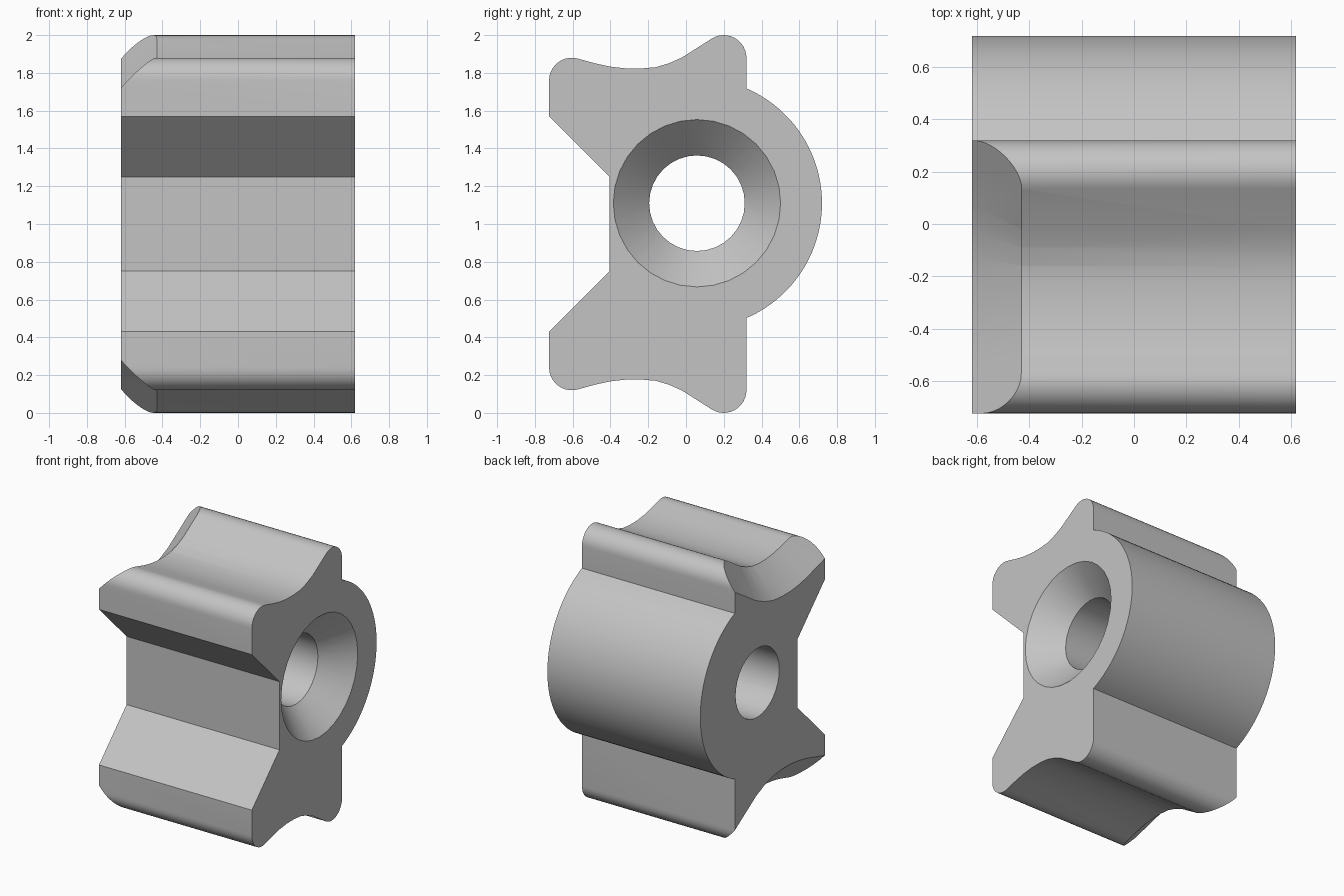
import bpy, bmesh, math
from mathutils import Vector

if "Cube" in bpy.data.objects:
    bpy.data.objects.remove(bpy.data.objects["Cube"], do_unlink=True)

HALF = 0.62                      # half width along x
HOLE_Y, HOLE_Z = 0.058, 1.11     # bore axis
CHAMFER = 0.19

grey = bpy.data.materials.new("light grey")
grey.use_nodes = True
colour = (0.55, 0.55, 0.55, 1)
grey.diffuse_color = colour
grey.node_tree.nodes["Principled BSDF"].inputs["Base Color"].default_value = colour


def arc(cy, cz, r, start, end, steps):
    """Points on an arc in the y-z plane, angles in degrees."""
    angles = [math.radians(start + (end - start) * i / steps) for i in range(steps + 1)]
    return [(cy + r * math.cos(a), cz + r * math.sin(a)) for a in angles]


def loft(name, rings):
    """Closed solid through a list of (x, outline) sections."""
    bm = bmesh.new()
    loops = [[bm.verts.new((x, y, z)) for y, z in pts] for x, pts in rings]
    for a, b in zip(loops, loops[1:]):
        n = len(a)
        for i in range(n):
            j = (i + 1) % n
            bm.faces.new((a[i], a[j], b[j], b[i]))
    bm.faces.new(loops[0])
    bm.faces.new(loops[-1])
    bmesh.ops.recalc_face_normals(bm, faces=bm.faces)
    mesh = bpy.data.meshes.new(name)
    bm.to_mesh(mesh)
    bm.free()
    mesh.materials.append(grey)
    obj = bpy.data.objects.new(name, mesh)
    bpy.context.collection.objects.link(obj)
    return obj


def flip(pts):
    return [(y, 2 - z) for y, z in pts]


# Saddle between the two ridges
saddle = [(-0.565, 1.875), (-0.48, 1.85), (-0.4, 1.833), (-0.32, 1.824), (-0.24, 1.823),
          (-0.16, 1.83), (-0.09, 1.851), (-0.02, 1.882), (0.134, 1.98)]

# Upper half of the side outline, mirrored for the lower half
upper = [(-0.405, 1.25), (-0.725, 1.57)]
upper += arc(-0.605, 1.76, 0.12, 180, 75, 10) + saddle[1:-1]
upper += arc(0.2, 1.88, 0.12, 123, 0, 12)
rise = math.degrees(math.acos((0.32 - HOLE_Y) / 0.662))
back = arc(HOLE_Y, HOLE_Z, 0.662, rise, -rise, 40)
outline = upper + back + flip(upper)[::-1]
body = loft("bored_block", [(-HALF, outline), (HALF, outline)])

# Bore with a countersink on the left end
cutters = [loft("bore_cutter", [
    (x, arc(HOLE_Y, HOLE_Z, r, 0, 348.75, 31))
    for x, r in ((-0.8, 0.253), (HALF - 0.19, 0.253), (HALF, 0.443), (HALF + 0.05, 0.493))])]

# Chamfers following the saddles on the right end
path = [(-0.895, 1.965)] + saddle + [(0.434, 2.172)]


def offset(d):
    pts = [Vector(p) for p in path]
    out = []
    for i, p in enumerate(pts):
        t = (pts[min(i + 1, len(pts) - 1)] - pts[max(i - 1, 0)]).normalized()
        out.append((p.x + t.y * d, p.y - t.x * d))
    return out + [(out[-1][0], 2.5), (out[0][0], 2.5)]


sections = [(-HALF + CHAMFER - d, offset(d)) for d in (-0.05, CHAMFER + 0.05)]
cutters.append(loft("upper_chamfer_cutter", sections))
cutters.append(loft("lower_chamfer_cutter", [(x, flip(p)) for x, p in sections]))

bpy.context.view_layer.objects.active = body
for cutter in cutters:
    cutter.hide_render = True
    mod = body.modifiers.new(cutter.name, 'BOOLEAN')
    mod.operation = 'DIFFERENCE'
    mod.solver = 'EXACT'
    mod.object = cutter
    bpy.ops.object.modifier_apply(modifier=mod.name)
    bpy.data.objects.remove(cutter, do_unlink=True)

# Smooth curved walls, sharp edges kept
bpy.ops.object.select_all(action='DESELECT')
body.select_set(True)
bpy.ops.object.shade_smooth_by_angle(angle=math.radians(25))
